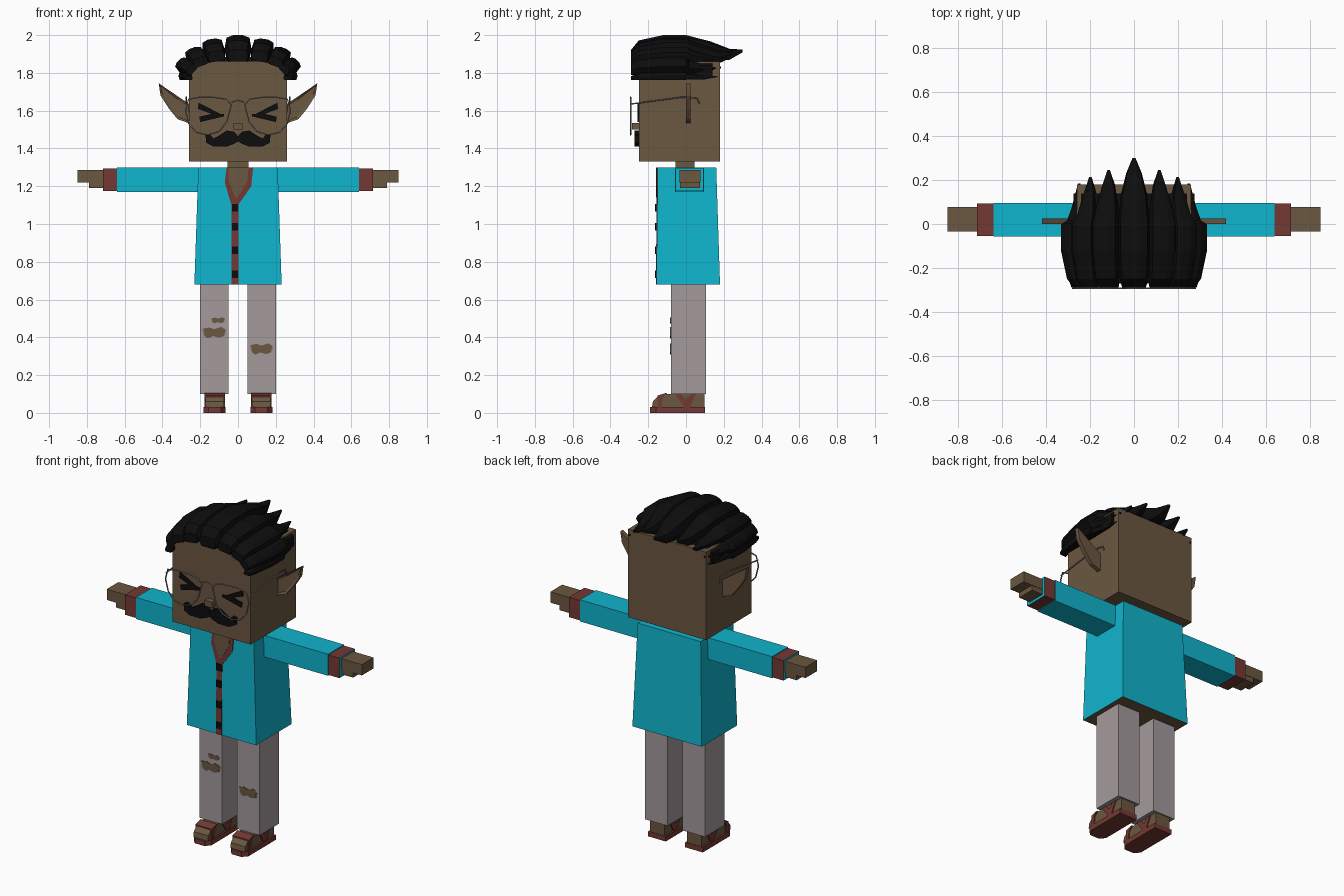
import bpy, bmesh, math
from mathutils import Vector, Matrix

if "Cube" in bpy.data.objects:
    bpy.data.objects.remove(bpy.data.objects["Cube"], do_unlink=True)


def material(name, r, g, b):
    m = bpy.data.materials.new(name)
    m.use_nodes = True
    m.diffuse_color = (r, g, b, 1)
    m.node_tree.nodes["Principled BSDF"].inputs["Base Color"].default_value = (r, g, b, 1)
    return m


SKIN = material("brown skin", .145, .095, .052)
SHIRT = material("turquoise cloth", .005, .46, .62)
RED = material("rust red", .175, .04, .034)
PANTS = material("grey cloth", .37, .32, .33)
BLACK = material("black hair", .004, .004, .004)
WIRE = material("grey wire", .24, .22, .23)


def finish(name, bm, *mats):
    bmesh.ops.recalc_face_normals(bm, faces=bm.faces)
    me = bpy.data.meshes.new(name)
    bm.to_mesh(me)
    bm.free()
    ob = bpy.data.objects.new(name, me)
    bpy.context.collection.objects.link(ob)
    for m in mats:
        me.materials.append(m)
    return ob


def prism(name, mat, axis, pts, a, b, side=1, inset=0):
    """Extrude a flat outline from a to b along an axis; side=-1 mirrors in x."""
    place = {"x": lambda p, t: (t * side, p[0], p[1]),
             "y": lambda p, t: (p[0] * side, t, p[1]),
             "z": lambda p, t: (p[0] * side, p[1], t)}[axis]
    bm = bmesh.new()
    ends = [[bm.verts.new(place(p, t)) for p in pts] for t in (a, b)]
    caps = [bm.faces.new(e) for e in ends]
    n = len(pts)
    for i in range(n):
        j = (i + 1) % n
        bm.faces.new((ends[0][i], ends[0][j], ends[1][j], ends[1][i]))
    if inset:
        bmesh.ops.recalc_face_normals(bm, faces=bm.faces)
        bmesh.ops.inset_individual(bm, faces=caps[:1], thickness=inset, depth=-inset * .6)
    return finish(name, bm, mat)


def box(name, mat, x, y, z, side=1):
    return prism(name, mat, "z", [(x[0], y[0]), (x[1], y[0]), (x[1], y[1]), (x[0], y[1])], *z, side)


def wire(name, pts, cyclic=False):
    cu = bpy.data.curves.new(name, "CURVE")
    cu.dimensions = "3D"
    cu.bevel_depth = .004
    cu.bevel_resolution = 1
    sp = cu.splines.new("POLY")
    sp.points.add(len(pts) - 1)
    for p, co in zip(sp.points, pts):
        p.co = (*co, 1)
    sp.use_cyclic_u = cyclic
    cu.materials.append(WIRE)
    bpy.context.collection.objects.link(bpy.data.objects.new(name, cu))


def lock(name, x, z, w, h, tilt, tip):
    """A tapered lock of hair swept from the forehead to a pointed tip."""
    # y, width, height, drop, sideways scale
    stations = [(-.29, .75, .45, -.55, .92), (-.25, .9, .8, -.2, .95), (-.12, 1, 1, 0, 1),
                (0, 1, 1, 0, 1), (tip - .17, .85, .72, -.2, .96),
                (tip - .07, .5, .42, -.45, .92), (tip, .1, .1, -.2, .9)]
    section = [(-.8, -1), (.8, -1), (1, -.1), (.85, .8), (.35, 1), (-.35, 1), (-.85, .8), (-1, -.1)]
    spin = Matrix.Rotation(tilt, 3, "Y")
    bm = bmesh.new()
    rings = []
    for y, sw, sh, drop, sx in stations:
        rings.append([bm.verts.new(spin @ Vector((u * w * sw, 0, (v * sh + drop) * h)) +
                                   Vector((x * sx, y, z))) for u, v in section])
    n = len(section)
    for r, q in zip(rings, rings[1:]):
        for i in range(n):
            j = (i + 1) % n
            bm.faces.new((r[i], r[j], q[j], q[i]))
    bm.faces.new(rings[0])
    bm.faces.new(rings[-1])
    finish(name, bm, BLACK)


# Head and neck
box("head", SKIN, (-.26, .26), (-.25, .18), (1.33, 1.86))
box("neck", SKIN, (-.055, .055), (-.055, .045), (1.28, 1.34))
box("nose", SKIN, (-.025, .025), (-.285, -.24), (1.50, 1.535))

# Tapered shirt body, skin coloured underneath
shirt = box("shirt_body", SHIRT, (-.21, .21), (-.15, .16), (.68, 1.30))
for v in shirt.data.vertices:
    if v.co.z < 1:
        v.co.x *= 1.1
        v.co.y += .02 if v.co.y > 0 else -.007
shirt.data.materials.append(SKIN)
for f in shirt.data.polygons:
    f.material_index = int(f.normal.z < -.9)

# Collar, placket and buttons
prism("collar", RED, "y", [(-.06, 1.30), (-.07, 1.22), (-.035, 1.1), (0, 1.1), (.07, 1.2), (.08, 1.30)],
      -.156, -.14)
prism("open_neck", SKIN, "y", [(-.05, 1.30), (-.05, 1.23), (-.015, 1.14), (0, 1.14), (.05, 1.23), (.055, 1.30)],
      -.158, -.14)
prism("placket", RED, "x", [(-.16, .68), (-.155, 1.11), (-.14, 1.11), (-.14, .68)], -.035, .002)
for z in (1.085, .985, .86, .735):
    box("button", BLACK, (-.033, 0), (-.163, -.15), (z - .02, z + .02))

# Hair cap and swept locks
prism("hair_cap", BLACK, "y", [(-.275, 1.78), (.275, 1.78), (.275, 1.84), (.2, 1.885), (-.2, 1.885), (-.275, 1.84)],
      -.245, .14)
lock("middle_lock", 0, 1.93, .072, .07, 0, .30)

for side, label in ((1, "left"), (-1, "right")):
    def n(part):
        return label + "_" + part

    lock(n("inner_lock"), .13 * side, 1.92, .06, .06, .15 * side, .245)
    lock(n("outer_lock"), .225 * side, 1.885, .052, .05, .35 * side, .215)
    lock(n("temple_lock"), .285 * side, 1.835, .04, .042, .8 * side, .185)
    lock(n("side_lock"), .285 * side, 1.785, .03, .022, 0, .17)

    # Ear with a recessed front
    prism(n("ear"), SKIN, "y", [(.25, 1.63), (.31, 1.67), (.42, 1.745), (.41, 1.68),
                                (.365, 1.61), (.32, 1.555), (.25, 1.53)], .0, .025, side, .014)

    # Squeezed eye and moustache half
    prism(n("eye_upper"), BLACK, "y", [(.08, 1.575), (.14, 1.583), (.212, 1.61), (.208, 1.642), (.15, 1.612)],
          -.258, -.24, side)
    prism(n("eye_lower"), BLACK, "y", [(.075, 1.582), (.075, 1.57), (.2, 1.54), (.205, 1.568), (.14, 1.583)],
          -.258, -.24, side)
    prism(n("moustache"), BLACK, "y", [(0, 1.465), (.02, 1.488), (.06, 1.495), (.1, 1.468), (.13, 1.452),
                                       (.15, 1.475), (.172, 1.47), (.168, 1.43), (.13, 1.41), (.06, 1.41),
                                       (.02, 1.425), (0, 1.437)], -.272, -.24, side)

    # Wire glasses
    rim = [(.035, 1.63), (.06, 1.66), (.12, 1.67), (.2, 1.672), (.262, 1.66), (.278, 1.6),
           (.26, 1.53), (.22, 1.485), (.16, 1.472), (.1, 1.49), (.06, 1.54)]
    wire(n("glasses_rim"), [(x * side, -.293, z) for x, z in rim], True)
    arm = [(-.293, 1.635), (-.02, 1.672), (.06, 1.665), (.07, 1.635)]
    wire(n("glasses_arm"), [(.274 * side, y, z) for y, z in arm])

    # Sleeve, cuff and mitten hand
    box(n("sleeve"), SHIRT, (.18, .64), (-.057, .095), (1.17, 1.30), side)
    cuff = box(n("cuff"), RED, (.63, .715), (-.055, .093), (1.175, 1.295), side)
    cuff.data.materials.append(SHIRT)
    for f in cuff.data.polygons:
        f.material_index = int(f.normal.x * side > .9)
    box(n("hand"), SKIN, (.70, .85), (-.035, .077), (1.22, 1.285), side)
    box(n("lower_hand"), SKIN, (.70, .79), (-.033, .075), (1.19, 1.225), side)

    # Trouser leg
    box(n("leg"), PANTS, (.05, .2), (-.08, .105), (.10, .69), side)

    # Sandal and foot
    prism(n("sole"), RED, "z", [(.065, .1), (.065, -.16), (.09, -.19), (.155, -.19), (.182, -.16), (.182, .1)],
          0, .03, side)
    prism(n("foot"), SKIN, "x", [(.097, .03), (-.18, .03), (-.175, .06), (-.145, .09), (-.1, .1), (.097, .1)],
          .075, .172, side)
    prism(n("toe_strap"), RED, "x", [(-.15, .03), (-.15, .092), (-.11, .104), (-.1, .104), (-.125, .08), (-.13, .03)],
          .069, .178, side)
    prism(n("ankle_strap"), RED, "x", [(-.01, .03), (-.06, .104), (-.03, .104), (.0, .07), (.03, .104),
                                       (.055, .104), (.02, .03)], .069, .178, side)

wire("glasses_bridge", [(-.035, -.293, 1.645), (0, -.293, 1.655), (.035, -.293, 1.645)])

# Torn patches: loose threads behind, bare skin in front
TEAR = [(-1, .7), (-.5, .9), (0, .6), (.6, 1), (1, .5), (.85, -.6), (.4, -.9), (-.1, -.6), (-.6, -1), (-.9, -.5)]
for x, z, w, h in ((-.125, .425, .058, .03), (-.105, .49, .034, .016), (.125, .338, .056, .03)):
    for name, mat, grow, y in (("tear_threads", WIRE, 1.12, -.082), ("tear_skin", SKIN, 1, -.084)):
        prism(name, mat, "y", [(x + u * w * grow, z + v * h) for u, v in TEAR], y, -.078)
